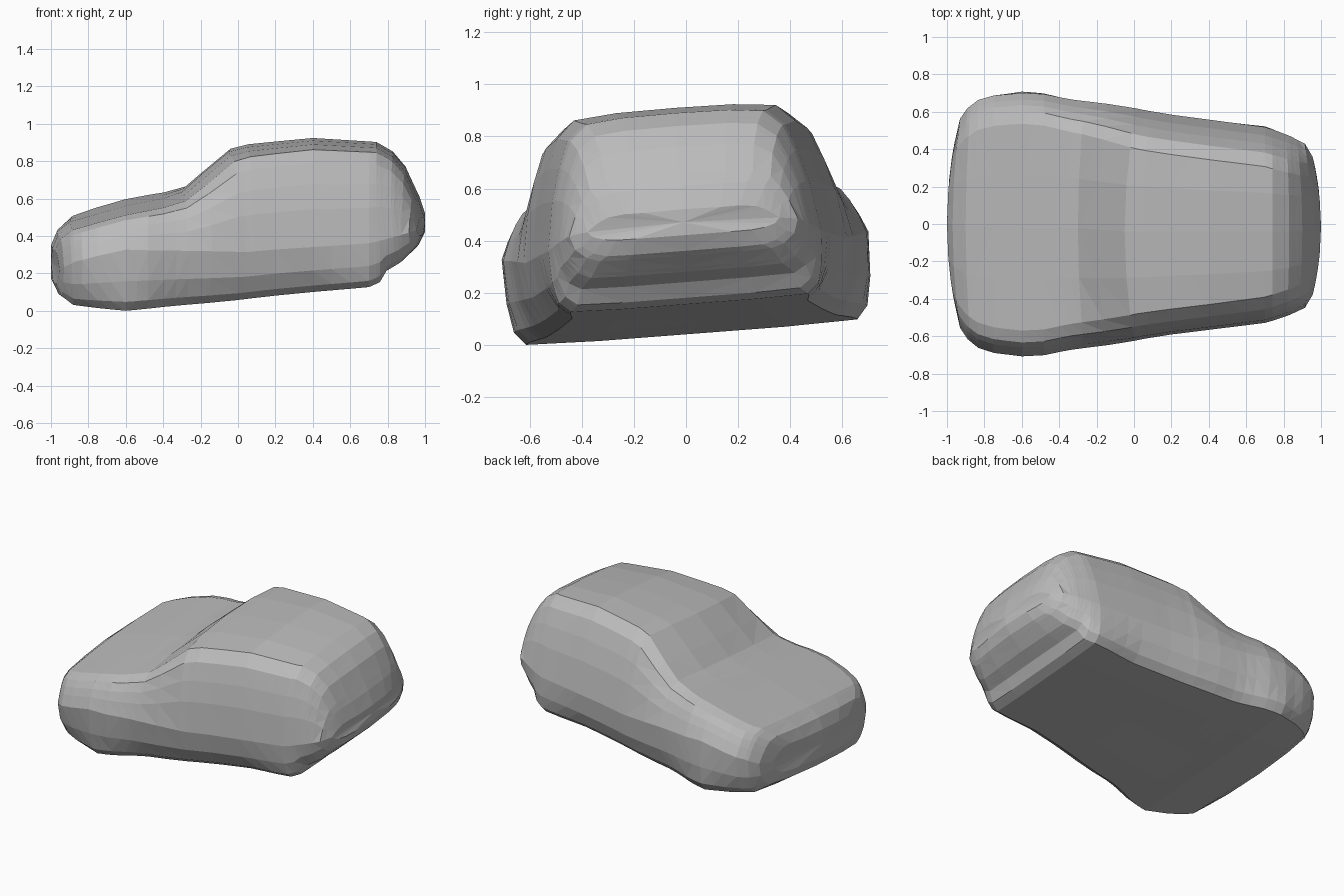
import bpy
import bmesh
import math
from mathutils import Matrix, Vector

if "Cube" in bpy.data.objects:
    bpy.data.objects.remove(bpy.data.objects["Cube"], do_unlink=True)

# Single body colour
grey = bpy.data.materials.new("plain grey")
grey.use_nodes = True
tone = (0.5, 0.5, 0.5, 1)
grey.diffuse_color = tone
grey.node_tree.nodes["Principled BSDF"].inputs["Base Color"].default_value = tone

# Profiles along the length: roof line, floor line, half width, widest height
ROOF = [(-1, .36), (-.97, .43), (-.9, .485), (-.6, .57), (-.4, .61), (-.3, .645),
        (-.2, .735), (-.05, .86), (.05, .885), (.4, .92), (.74, .9),
        (.83, .85), (.9, .77), (.97, .62), (1, .53)]
FLOOR = [(-1, .18), (-.97, .12), (-.9, .075), (-.6, .05), (.7, .165),
         (.76, .19), (.8, .25), (.88, .29), (.97, .37), (1, .43)]
WIDTH = [(-1, .45), (-.97, .56), (-.92, .62), (-.85, .665), (-.75, .69), (-.6, .706),
         (-.48, .7), (-.35, .67), (0, .615), (.7, .525), (.85, .48), (.95, .44), (1, .37)]
WAIST = [(-1, .27), (-.9, .32), (-.6, .39), (0, .37), (.7, .41), (1, .47)]
WHEELS = (-.58, .68)
ROLL = math.radians(4.4)


def sample(profile, x):
    """Read a height or width off a polyline."""
    for (xa, a), (xb, b) in zip(profile, profile[1:]):
        if x <= xb:
            return a + (b - a) * (x - xa) / (xb - xa)
    return profile[-1][1]


def half_section(x):
    """Outline of one side, from the middle of the floor to the middle of the roof."""
    roof, floor = sample(ROOF, x), sample(FLOOR, x)
    w, waist = sample(WIDTH, x), sample(WAIST, x)
    cabin = min(1, max(0, (roof - .55) / .33))
    rise, drop = roof - waist, waist - floor
    # The sills tuck under except at the wheels, which stand upright
    wheel = max(0, 1 - min(abs(x - c) for c in WHEELS) / .27)
    tuck = 1 - .75 * wheel
    return [
        (0, floor), (w * .5, floor), (w - .05 - .06 * tuck, floor + drop * .02),
        (w - .01 - .05 * tuck, floor + drop * .17), (w - .018 * tuck, floor + drop * .5),
        (w, waist),
        (w - .03, waist + rise * .38), (w - .055 - .01 * cabin, waist + rise * .63),
        (w - .085 - .02 * cabin, waist + rise * .84),
        (w - .15 - .025 * cabin, waist + rise * .965), (w * .4, roof - .003), (0, roof)]


def plan_bow(x):
    """How far the outer edges trail the centre line at the nose, windscreen and tail."""
    ends = max(0, abs(x) - .75) / .25 * .045
    screen = max(0, 1 - abs(x + .13) / .3) * .08
    return screen - math.copysign(ends, x)


def build_body():
    bm = bmesh.new()
    stations = sorted({x for p in (ROOF, FLOOR, WIDTH) for x, _ in p}
                      | {-.68, -.54, .2, .3, .5, .6})
    rings = []
    for x in stations:
        half = half_section(x)
        outline = half + [(-y, z) for y, z in half[-2:0:-1]]
        w = sample(WIDTH, x)
        rings.append([bm.verts.new((x + plan_bow(x) * (y / w) ** 2, y, z))
                      for y, z in outline])
    count = len(rings[0])
    for a, b in zip(rings, rings[1:]):
        for i in range(count):
            j = (i + 1) % count
            bm.faces.new((a[i], a[j], b[j], b[i]))
    # Fan caps at both ends
    for ring, x in ((rings[0], -1), (rings[-1], 1)):
        z = (ring[0].co.z + ring[count // 2].co.z) / 2
        hub = bm.verts.new((x, 0, z))
        for i in range(count):
            bm.faces.new((ring[i], ring[(i + 1) % count], hub))
    bmesh.ops.recalc_face_normals(bm, faces=bm.faces)
    bmesh.ops.triangulate(bm, faces=bm.faces)
    # The whole body leans slightly to one side
    bmesh.ops.transform(bm, matrix=Matrix.Rotation(ROLL, 4, 'X'), verts=bm.verts)
    low = min(v.co.z for v in bm.verts)
    mid = (min(v.co.y for v in bm.verts) + max(v.co.y for v in bm.verts)) / 2
    bmesh.ops.translate(bm, vec=Vector((0, -mid, -low)), verts=bm.verts)
    mesh = bpy.data.meshes.new("car_body")
    bm.to_mesh(mesh)
    bm.free()
    mesh.materials.append(grey)
    body = bpy.data.objects.new("car_body", mesh)
    bpy.context.collection.objects.link(body)


build_body()
